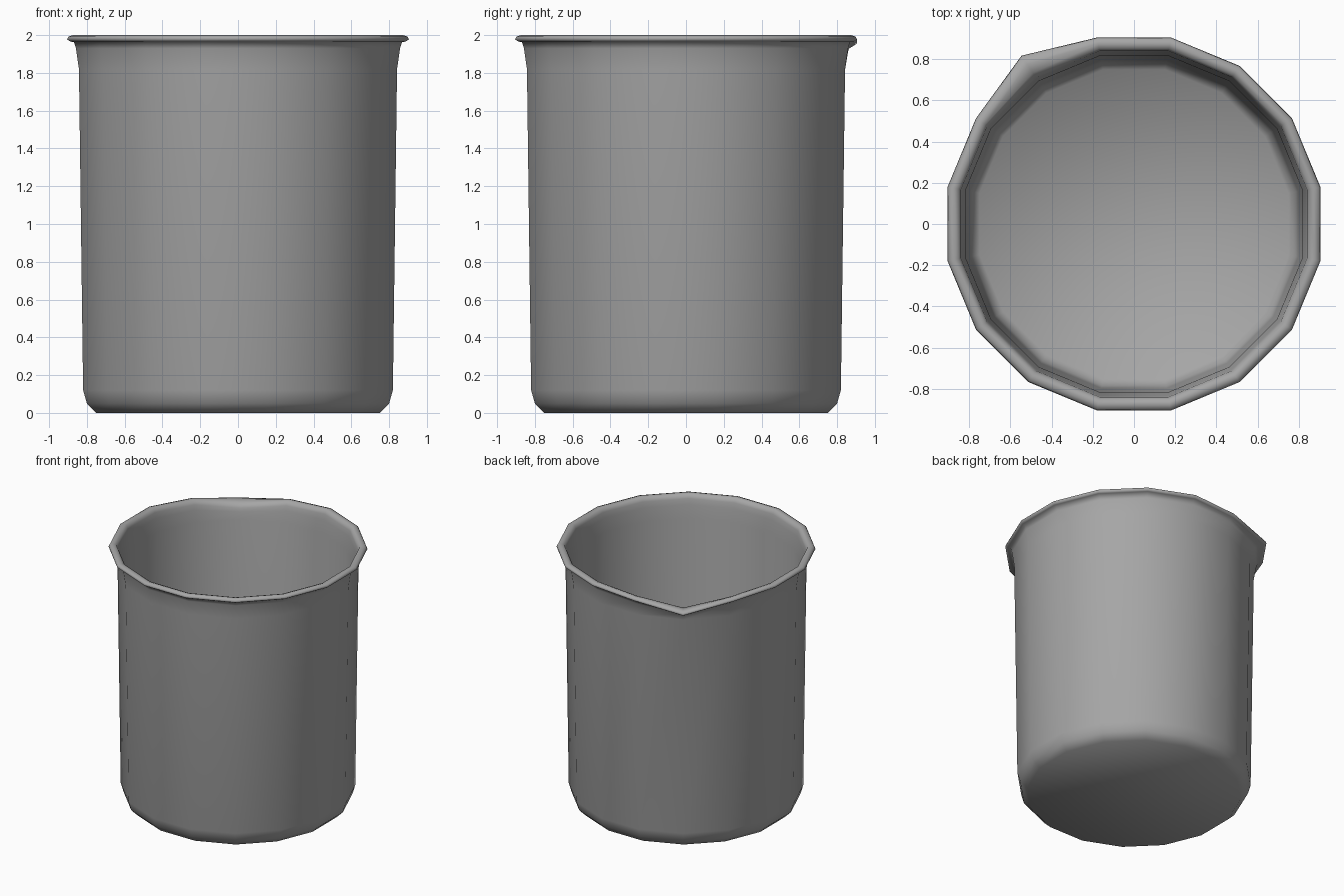
import bpy, bmesh, math

default = bpy.data.objects.get("Cube")
if default:
    bpy.data.objects.remove(default, do_unlink=True)

SIDES = 16
STEP = 2 * math.pi / SIDES
SPOUT = 5  # column that forms the pouring spout

# Cross-section: outside base, wall, rolled rim, then inside wall and floor
profile = [
    (0.75, 0.0), (0.80, 0.05), (0.82, 0.12), (0.842, 1.82), (0.858, 1.93),
    (0.868, 1.963), (0.888, 1.966), (0.905, 1.977), (0.898, 1.992),
    (0.875, 2.0), (0.852, 1.992), (0.84, 1.965), (0.835, 1.92),
    (0.818, 1.82), (0.797, 0.14), (0.785, 0.07), (0.75, 0.03),
]


def clamp(v):
    return max(0.0, min(1.0, v))


def place(flat_radius, z, column):
    """Position of a profile point on one column, with the spout pulled out and down."""
    radius = flat_radius / math.cos(STEP / 2)
    gap = abs(column - SPOUT)
    high = clamp((z - 1.8) / 0.16)
    drop = {0: 0.075, 1: 0.022}.get(gap, 0.0)
    if gap == 0:
        radius += 0.06 * high * clamp((flat_radius - 0.84) / 0.05)
    angle = STEP * (column + 0.5)
    return (radius * math.cos(angle), radius * math.sin(angle), z - drop * high)


# Grey material
grey = bpy.data.materials.new("grey")
grey.use_nodes = True
colour = (0.38, 0.38, 0.38, 1)
grey.diffuse_color = colour
grey.node_tree.nodes["Principled BSDF"].inputs["Base Color"].default_value = colour

# Beaker body
bm = bmesh.new()
rings = [[bm.verts.new(place(r, z, c)) for c in range(SIDES)] for r, z in profile]
for low, up in zip(rings, rings[1:]):
    for c in range(SIDES):
        n = (c + 1) % SIDES
        bm.faces.new((low[c], low[n], up[n], up[c]))
bm.faces.new(rings[0][::-1])   # underside
bm.faces.new(rings[-1])        # inner floor
bmesh.ops.recalc_face_normals(bm, faces=bm.faces[:])
for face in bm.faces:
    face.smooth = True

mesh = bpy.data.meshes.new("beaker")
bm.to_mesh(mesh)
bm.free()
mesh.materials.append(grey)
beaker = bpy.data.objects.new("beaker", mesh)
bpy.context.collection.objects.link(beaker)
